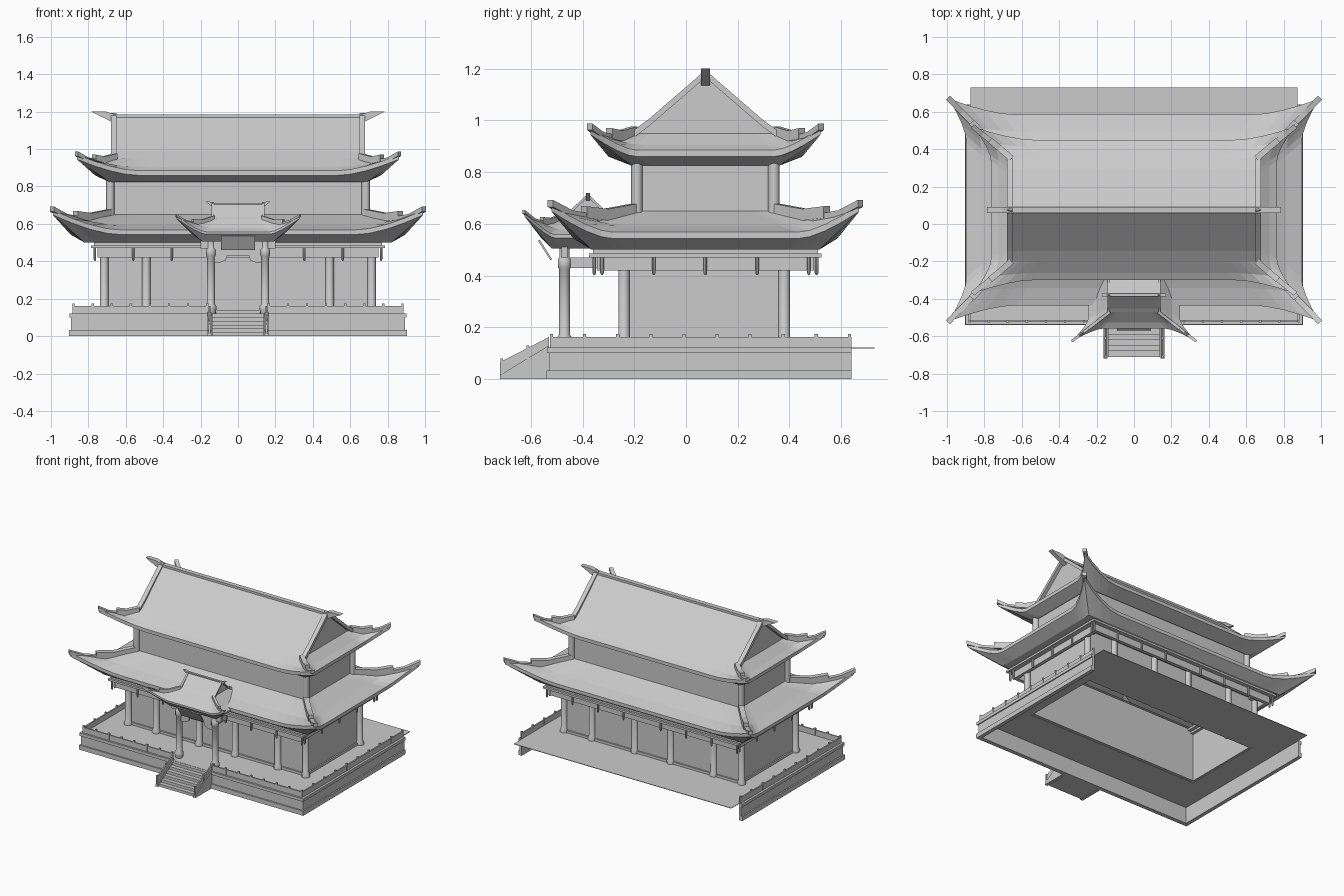
import bpy, bmesh, math
from mathutils import Vector

cube = bpy.data.objects.get("Cube")
if cube:
    bpy.data.objects.remove(cube)

stone = bpy.data.materials.new("plain_grey")
stone.use_nodes = True
GREY = (0.6, 0.6, 0.6, 1)
stone.diffuse_color = GREY
stone.node_tree.nodes["Principled BSDF"].inputs["Base Color"].default_value = GREY
CY = 0.075  # depth centre of the hall


def finish(bm, name, smooth=False):
    bmesh.ops.recalc_face_normals(bm, faces=bm.faces)
    mesh = bpy.data.meshes.new(name)
    bm.to_mesh(mesh)
    bm.free()
    mesh.materials.append(stone)
    ob = bpy.data.objects.new(name, mesh)
    bpy.context.collection.objects.link(ob)
    if smooth:
        bpy.ops.object.select_all(action='DESELECT')
        ob.select_set(True)
        bpy.context.view_layer.objects.active = ob
        bpy.ops.object.shade_smooth_by_angle(angle=math.radians(40))
    return ob


def add_box(bm, x0, x1, y0, y1, z0, z1):
    vs = bmesh.ops.create_cube(bm, size=1)["verts"]
    for v in vs:
        v.co = Vector((x1 if v.co.x > 0 else x0, y1 if v.co.y > 0 else y0, z1 if v.co.z > 0 else z0))


def boxes(name, *specs):
    bm = bmesh.new()
    for s in specs:
        add_box(bm, *s)
    return finish(bm, name)


def frame(hx, hy, t, z0, z1, cy=CY):
    """Four boxes around a rectangle."""
    return [(-hx, hx, cy - hy, cy - hy + t, z0, z1), (-hx, hx, cy + hy - t, cy + hy, z0, z1),
            (-hx, t - hx, cy - hy + t, cy + hy - t, z0, z1), (hx - t, hx, cy - hy + t, cy + hy - t, z0, z1)]


def lathe(name, profile, spots, n=12):
    """Turned posts at several spots, from (radius, height) pairs."""
    bm = bmesh.new()
    for px, py in spots:
        rings = [[bm.verts.new((px + r * math.cos(2 * math.pi * i / n), py + r * math.sin(2 * math.pi * i / n), z))
                  for i in range(n)] for r, z in profile]
        for a, b in zip(rings, rings[1:]):
            for i in range(n):
                bm.faces.new((a[i], a[(i + 1) % n], b[(i + 1) % n], b[i]))
        bm.faces.new(rings[0])
        bm.faces.new(rings[-1])
    return finish(bm, name, True)


def prism(bm, pts, axis, a, b):
    """Extrude a flat outline along x or y."""
    def at(p, d):
        return (d, p[0], p[1]) if axis == "x" else (p[0], d, p[1])
    lo = [bm.verts.new(at(p, a)) for p in pts]
    hi = [bm.verts.new(at(p, b)) for p in pts]
    bm.faces.new(lo)
    bm.faces.new(hi)
    for i in range(len(pts)):
        j = (i + 1) % len(pts)
        bm.faces.new((lo[i], lo[j], hi[j], hi[i]))


def sweep(bm, path, w, h):
    """Rectangular beam standing on a path."""
    path = [Vector(p) for p in path]
    d = path[-1] - path[0]
    side = Vector((-d.y, d.x, 0)).normalized() * w / 2
    rings = [[bm.verts.new(p + s * side + Vector((0, 0, k))) for s, k in ((-1, -h / 2), (1, -h / 2), (1, h), (-1, h))]
             for p in path]
    for a, b in zip(rings, rings[1:]):
        for i in range(4):
            bm.faces.new((a[i], a[(i + 1) % 4], b[(i + 1) % 4], b[i]))
    bm.faces.new(rings[0])
    bm.faces.new(rings[-1])


def hip_roof(name, cy, base, eave, inner, ext, lift, zs, hip_w, cut_y=None):
    """Flared hip roof: soffit, eave board, concave slope, and raised corner hips."""
    zb, ze, zt, zm, zi = zs
    mid = [e + (i - e) * 0.38 for e, i in zip(eave, inner)]
    spec = [(inner, zb, 0), (base, zb, 0), (eave, ze, 1), (eave, zt, 1), (mid, zm, 0.25), (inner, zi, 0)]
    ts = [-1, -0.93, -0.86, -0.78, -0.7, 0.7, 0.78, 0.86, 0.93]
    bm = bmesh.new()
    rings = []
    for (hx, hy), z, k in spec:
        ring = []
        for q in range(4):
            hu, hv = (hx, hy) if q % 2 == 0 else (hy, hx)
            eu, ev = (ext[0], ext[1]) if q % 2 == 0 else (ext[1], ext[0])
            for t in ts:
                f = k * (max(0, abs(t) - 0.7) / 0.3) ** 2
                u, v = t * hu + math.copysign(f * eu, t), -hv - f * ev
                x, y = ((u, v), (-v, u), (-u, -v), (v, -u))[q]
                ring.append(bm.verts.new((x, y + cy, z + f * lift)))
        rings.append(ring)
    n = len(rings[0])
    for a, b in zip(rings, rings[1:]):
        for i in range(n):
            bm.faces.new((a[i], a[(i + 1) % n], b[(i + 1) % n], b[i]))
    hips = [[r[q * len(ts)].co.copy() for r in rings[3:]] for q in range(4)]
    cut = lambda m: cut_y is not None and bmesh.ops.bisect_plane(
        m, geom=m.verts[:] + m.edges[:] + m.faces[:], plane_co=(0, cut_y, 0), plane_no=(0, 1, 0), clear_outer=True)
    cut(bm)
    finish(bm, name)
    # corner hips: a thin horn outside and a thicker step inside
    bm = bmesh.new()
    for tip, m, top in hips:
        sweep(bm, [tip + (tip - m) * 0.03, tip.lerp(m, 0.45) - Vector((0, 0, lift * 0.13)), m, top], hip_w, hip_w * 0.6)
        sweep(bm, [m.lerp(tip, 0.2) + Vector((0, 0, hip_w * 0.3)), m.lerp(top, 0.3), top], hip_w * 1.2, hip_w)
    cut(bm)
    finish(bm, name + "_hips")


def gable_roof(name, cy, hx, hy, z0, z1, bar, ridge_hx, horn):
    """Pitched top with gable ends, verge bars and a horned ridge."""
    knee = (hy * 0.8, z0 + (z1 - z0) * 0.17)
    bm = bmesh.new()
    prism(bm, [(cy - hy, z0), (cy - knee[0], knee[1]), (cy, z1), (cy + knee[0], knee[1]), (cy + hy, z0)], "x", -hx, hx)
    finish(bm, name)
    bm = bmesh.new()
    for x in (-hx - bar * 0.3, hx + bar * 0.3):
        for s in (-1, 1):
            sweep(bm, [(x, cy, z1 - bar * 0.3), (x, cy + s * knee[0], knee[1]), (x, cy + s * hy, z0)], bar, bar * 0.6)
    finish(bm, name + "_verges")
    bm = bmesh.new()
    h = bar * 1.6
    r = ridge_hx
    prism(bm, [(-r + horn, z1 - h), (r - horn, z1 - h), (r, z1 + bar * 0.5), (r - horn * 0.6, z1 + bar * 0.5),
               (r - horn, z1), (horn - r, z1), (horn * 0.6 - r, z1 + bar * 0.5), (-r, z1 + bar * 0.5)],
          "y", cy - bar * 0.55, cy + bar * 0.55)
    finish(bm, name + "_ridge")


# Terrace: hollow walls on three sides and a thin floor that runs past the back
walls = []
for grow, z0, z1 in ((0.01, 0, 0.033), (0, 0.033, 0.1), (0.008, 0.1, 0.122)):
    x, y = 0.893 + grow, -0.53 - grow
    walls += [(-x, x, y, -0.51, z0, z1), (-x, -0.875, -0.51, 0.64, z0, z1), (0.875, x, -0.51, 0.64, z0, z1)]
boxes("terrace_walls", *walls)
boxes("terrace_floor", (-0.875, 0.875, -0.52, -0.23, 0.118, 0.122), (-0.875, 0.875, 0.38, 0.73, 0.118, 0.122),
      (-0.875, -0.7, -0.23, 0.38, 0.118, 0.122), (0.7, 0.875, -0.23, 0.38, 0.118, 0.122))

# Balustrade panels and posts
rails, posts = [], []
for s in (-1, 1):
    a, b = sorted((s * 0.16, s * 0.885))
    rails.append((a, b, -0.525, -0.515, 0.122, 0.162))
    c = s * 0.88
    rails.append((c - 0.005, c + 0.005, -0.525, 0.64, 0.122, 0.162))
    posts += [(s * (0.165 + 0.102 * i), -0.52) for i in range(8)]
    posts += [(c, -0.52 + 0.128 * i) for i in range(1, 10)]
boxes("balustrade", *rails)
boxes("balustrade_posts", *[(x - 0.006, x + 0.006, y - 0.006, y + 0.006, 0.122, 0.174) for x, y in posts])

# Stairs with sloping sides
boxes("stairs", *[(-0.14, 0.14, -0.71 + 0.03 * i, -0.53, 0.02 * i, 0.02 * (i + 1)) for i in range(6)])
bm = bmesh.new()
for x in (-0.152, 0.152):
    prism(bm, [(-0.72, 0), (-0.53, 0), (-0.53, 0.13), (-0.72, 0.015)], "x", x - 0.01, x + 0.01)
    prism(bm, [(-0.72, 0.01), (-0.53, 0.12), (-0.53, 0.162), (-0.72, 0.065)], "x", x - 0.004, x + 0.004)
    for y, z in ((-0.712, 0.08), (-0.612, 0.13)):
        add_box(bm, x - 0.005, x + 0.005, y - 0.005, y + 0.005, 0.02, z)
finish(bm, "stair_sides")

# Ground storey
boxes("hall_walls", *frame(0.705, 0.305, 0.02, 0.12, 0.5))
boxes("hall_plinth", *frame(0.715, 0.315, 0.02, 0.12, 0.14))
spots = [(x * s, y) for x in (0.145, 0.49, 0.715) for s in (-1, 1) for y in (CY - 0.315, CY + 0.305)]
lathe("hall_columns", [(0.028, 0.12), (0.028, 0.14), (0.022, 0.15), (0.022, 0.48)], spots)
boxes("eave_beams", *frame(0.75, 0.42, 0.025, 0.42, 0.47))
boxes("eave_plates", *frame(0.785, 0.45, 0.12, 0.47, 0.485), *frame(0.77, 0.435, 0.13, 0.485, 0.502))
hang = [(x * s, y) for x in (0.15, 0.355, 0.56, 0.765) for s in (-1, 1) for y in (CY - 0.43, CY + 0.43)]
hang += [(s * 0.765, CY + 0.2 * i) for s in (-1, 1) for i in (-2, -1, 0, 1, 2)]
lathe("eave_drops", [(0.003, 0.402), (0.007, 0.41), (0.007, 0.47)], hang, 8)
hip_roof("lower_roof", CY, (0.82, 0.44), (0.895, 0.51), (0.68, 0.265), (0.095, 0.085), 0.105,
         (0.5, 0.543, 0.568, 0.592, 0.65), 0.03)

# Upper storey
boxes("upper_walls", *frame(0.68, 0.265, 0.02, 0.6, 0.84))
lathe("upper_columns", [(0.022, 0.6), (0.022, 0.84)],
      [(s * 0.683, CY + t * 0.265) for s in (-1, 1) for t in (-1, 1)])
hip_roof("upper_roof", CY, (0.69, 0.285), (0.765, 0.375), (0.655, 0.275), (0.095, 0.07), 0.085,
         (0.825, 0.86, 0.885, 0.905, 0.95), 0.027)
gable_roof("top_roof", CY, 0.655, 0.275, 0.945, 1.185, 0.031, 0.785, 0.13)

# Porch: columns, tie beams, scalloped brackets and small roof
PY = -0.47
lathe("porch_columns", [(0.024, 0.12), (0.03, 0.145), (0.03, 0.158), (0.021, 0.172), (0.021, 0.425),
                        (0.026, 0.432), (0.026, 0.462), (0.02, 0.47), (0.02, 0.51)], [(-0.145, PY), (0.145, PY)])
boxes("porch_beams", (-0.2, 0.2, PY - 0.012, PY + 0.012, 0.468, 0.51), (-0.145, 0.145, PY - 0.008, PY + 0.008, 0.43, 0.47),
      *[(x - 0.01, x + 0.01, PY, -0.24, 0.43, 0.47) for x in (-0.145, 0.145)])
bm = bmesh.new()
for s in (-1, 1):
    prism(bm, [(s * 0.125, 0.43), (s * 0.06, 0.43), (s * 0.065, 0.405), (s * 0.09, 0.395), (s * 0.125, 0.39)],
          "y", PY - 0.006, PY + 0.006)
finish(bm, "porch_brackets")
hip_roof("porch_roof", -0.38, (0.19, 0.14), (0.245, 0.18), (0.13, 0.09), (0.085, 0.065), 0.085,
         (0.505, 0.545, 0.558, 0.578, 0.63), 0.014, -0.285)
gable_roof("porch_top", -0.38, 0.13, 0.09, 0.625, 0.712, 0.014, 0.172, 0.035)

# Tilted sign board under the porch eave
bm = bmesh.new()
prism(bm, [(-0.525, 0.46), (-0.518, 0.463), (-0.565, 0.538), (-0.573, 0.535)], "x", -0.09, 0.09)
finish(bm, "sign_board")
